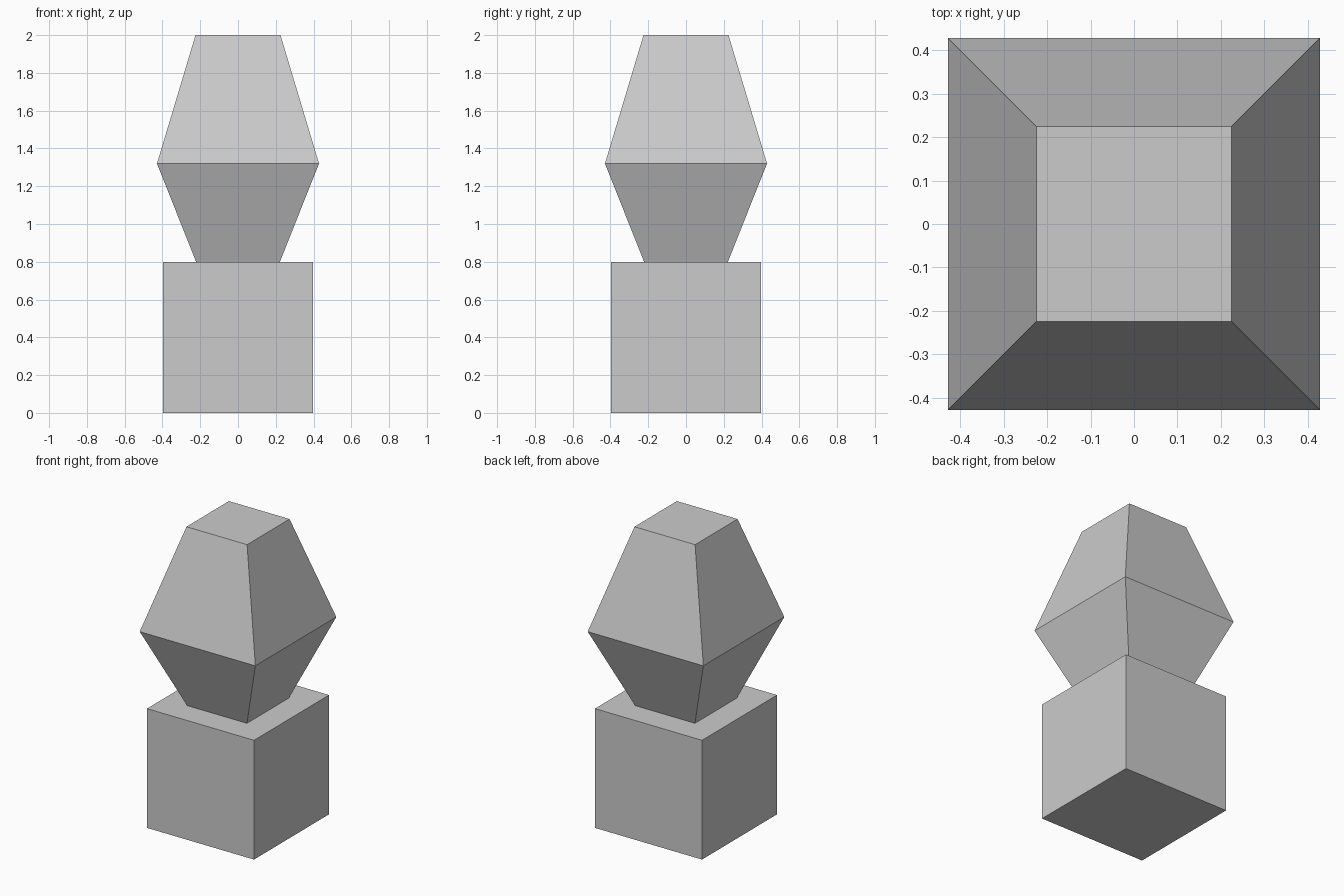
import bpy
import bmesh

if "Cube" in bpy.data.objects:
    bpy.data.objects.remove(bpy.data.objects["Cube"])


def square_stack(name, rings):
    """Closed solid lofted through square rings given as (half width, z)."""
    bm = bmesh.new()
    loops = []
    for h, z in rings:
        corners = ((-h, -h), (h, -h), (h, h), (-h, h))
        loops.append([bm.verts.new((x, y, z)) for x, y in corners])
    for low, high in zip(loops, loops[1:]):
        for i in range(4):
            j = (i + 1) % 4
            bm.faces.new((low[i], low[j], high[j], high[i]))
    bm.faces.new(loops[0][::-1])
    bm.faces.new(loops[-1])
    bmesh.ops.recalc_face_normals(bm, faces=bm.faces)
    mesh = bpy.data.meshes.new(name)
    bm.to_mesh(mesh)
    bm.free()
    obj = bpy.data.objects.new(name, mesh)
    bpy.context.collection.objects.link(obj)
    return obj


# Cube base
square_stack("base_block", [(0.397, 0.0), (0.397, 0.8)])

# Tapered head, widest at its waist, resting on the base
square_stack("tapered_head", [(0.222, 0.8), (0.429, 1.32), (0.225, 2.0)])
